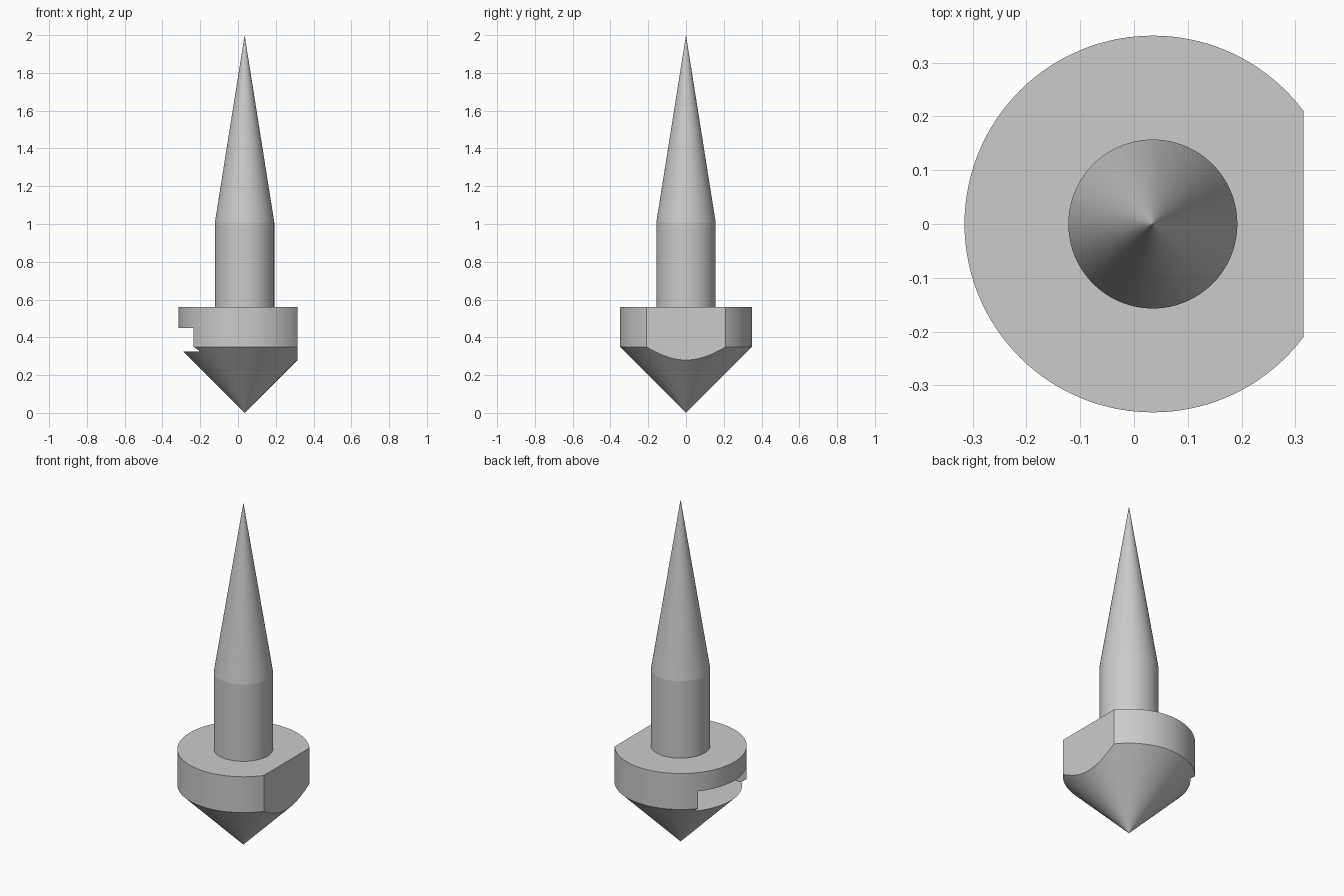
import bpy
import bmesh
import math
from mathutils import Matrix

AXIS_X = 0.035      # the turning axis sits slightly off centre because of the flat
SEGMENTS = 128
FLAT_X = 0.28       # distance of the flat from the axis

cube = bpy.data.objects.get("Cube")
if cube:
    bpy.data.objects.remove(cube, do_unlink=True)

grey = bpy.data.materials.new("plain grey")
grey.use_nodes = True
color = (0.6, 0.6, 0.6, 1)
grey.diffuse_color = color
grey.node_tree.nodes["Principled BSDF"].inputs["Base Color"].default_value = color


def add_object(name, bm):
    mesh = bpy.data.meshes.new(name)
    bmesh.ops.recalc_face_normals(bm, faces=bm.faces)
    bm.to_mesh(mesh)
    bm.free()
    mesh.materials.append(grey)
    obj = bpy.data.objects.new(name, mesh)
    obj.location.x = AXIS_X
    bpy.context.collection.objects.link(obj)
    return obj


def lathe(profile):
    """Turn a list of (radius, height) points around the z axis."""
    bm = bmesh.new()
    verts = [bm.verts.new((r, 0, z)) for r, z in profile]
    edges = [bm.edges.new(pair) for pair in zip(verts, verts[1:])]
    bmesh.ops.spin(bm, geom=verts + edges, axis=(0, 0, 1), cent=(0, 0, 0),
                   angle=math.tau, steps=SEGMENTS)
    bmesh.ops.remove_doubles(bm, verts=bm.verts, dist=0.0001)
    return bm


# Pointed head: cone and collar, with one side sliced flat
bm = lathe([(0, 0), (0.35, 0.35), (0.35, 0.56), (0, 0.56)])
cut = bmesh.ops.bisect_plane(bm, geom=bm.verts[:] + bm.edges[:] + bm.faces[:],
                             plane_co=(FLAT_X, 0, 0), plane_no=(1, 0, 0),
                             clear_outer=True)
rim = [e for e in cut["geom_cut"] if isinstance(e, bmesh.types.BMEdge)]
bmesh.ops.contextual_create(bm, geom=rim)
head = add_object("pointed_head", bm)

# Slot cutter, open towards -x
bm = bmesh.new()
bmesh.ops.create_cube(bm, size=1, matrix=Matrix.Translation((-0.25, 0, 0.388))
                      @ Matrix.Diagonal((0.5, 0.446, 0.125, 1)))
cutter = add_object("slot_cutter", bm)
cutter.hide_render = True

slot = head.modifiers.new("side_slot", "BOOLEAN")
slot.operation = "DIFFERENCE"
slot.solver = "EXACT"
slot.object = cutter
bpy.context.view_layer.objects.active = head
head.select_set(True)
bpy.ops.object.modifier_apply(modifier=slot.name)
bpy.data.objects.remove(cutter, do_unlink=True)

# Shaft and long needle tip
add_object("shaft", lathe([(0, 0.55), (0.157, 0.55), (0.157, 1.01)]))
add_object("needle_tip", lathe([(0.157, 1.01), (0, 2)]))
